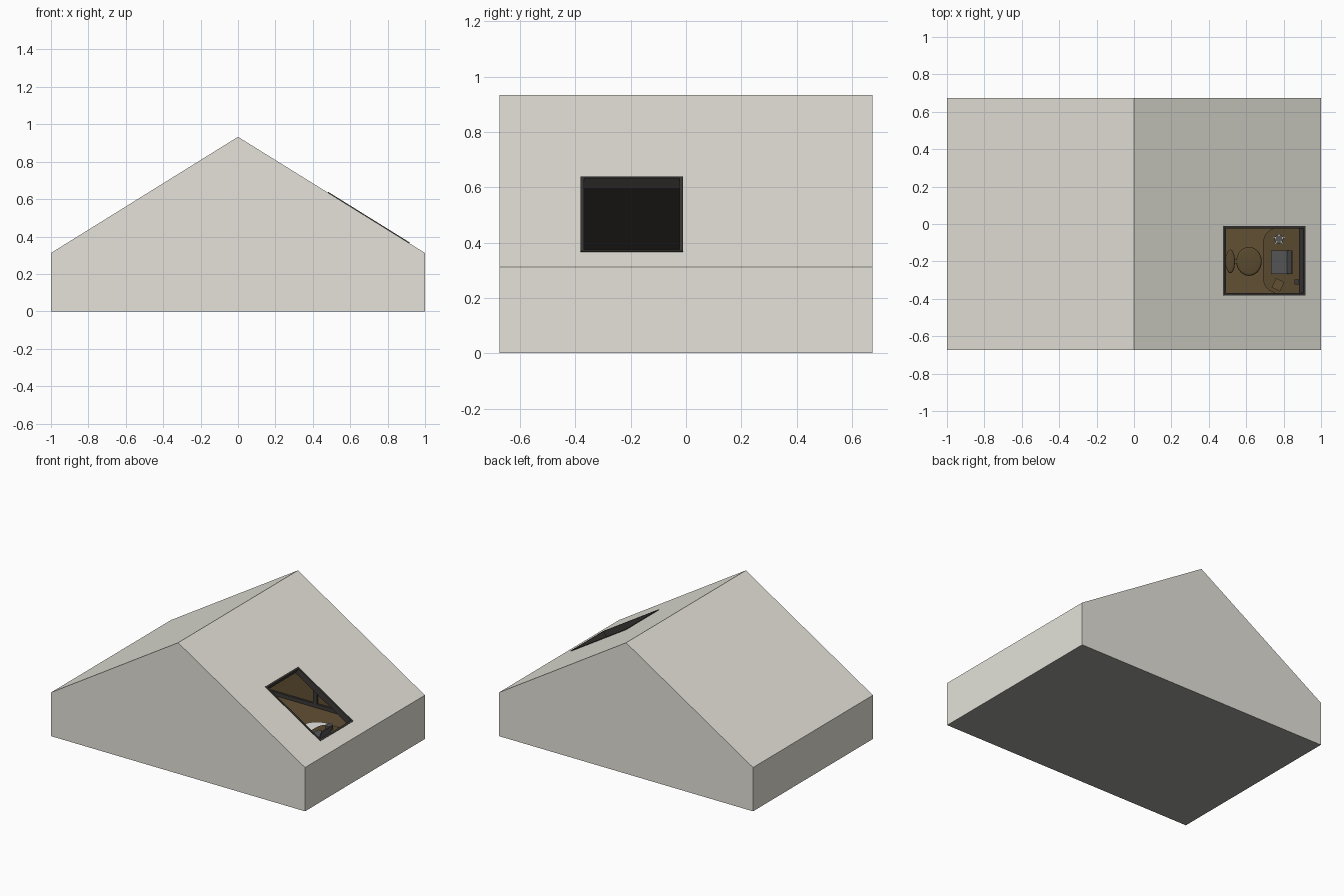
import bpy, bmesh, math
from mathutils import Matrix, Vector

if "Cube" in bpy.data.objects:
    bpy.data.objects.remove(bpy.data.objects["Cube"])

EAVE, RIDGE, HALF_Y = 0.312, 0.933, 0.674
ANG = math.atan(RIDGE - EAVE)


def mat(name, r, g, b):
    m = bpy.data.materials.new(name)
    m.diffuse_color = (r, g, b, 1)
    m.use_nodes = True
    m.node_tree.nodes["Principled BSDF"].inputs["Base Color"].default_value = m.diffuse_color
    return m


CREAM = mat("cream", 0.78, 0.765, 0.695)
BASE = mat("base grey", 0.355, 0.35, 0.34)
WOOD = mat("brown wood", 0.12, 0.08, 0.034)
DARKWOOD = mat("dark wood", 0.10, 0.068, 0.028)
CHARCOAL = mat("charcoal", 0.045, 0.042, 0.037)
GREY = mat("grey", 0.09, 0.09, 0.09)
PALE = mat("pale fabric", 0.85, 0.84, 0.8)


def finish(bm, name, m, smooth=False):
    bmesh.ops.recalc_face_normals(bm, faces=bm.faces)
    me = bpy.data.meshes.new(name)
    bm.to_mesh(me)
    bm.free()
    me.materials.append(m)
    ob = bpy.data.objects.new(name, me)
    bpy.context.collection.objects.link(ob)
    if smooth:
        bpy.ops.object.select_all(action='DESELECT')
        ob.select_set(True)
        bpy.context.view_layer.objects.active = ob
        bpy.ops.object.shade_smooth_by_angle(angle=math.radians(40))
    return ob


def box(name, centre, size, m, rot=Matrix()):
    bm = bmesh.new()
    bmesh.ops.create_cube(bm, size=1)
    bm.transform(Matrix.Translation(centre) @ rot @ Matrix.Diagonal((*size, 1)))
    return finish(bm, name, m)


def prism(name, pts, vec, m, smooth=False):
    """Extrude a flat outline of 3D points along vec."""
    bm = bmesh.new()
    f = bm.faces.new([bm.verts.new(p) for p in pts])
    r = bmesh.ops.extrude_face_region(bm, geom=[f])
    bmesh.ops.translate(bm, verts=[v for v in r["geom"] if isinstance(v, bmesh.types.BMVert)], vec=vec)
    # close the starting outline if the extrusion removed it
    holes = [e for e in bm.edges if e.is_boundary]
    if holes:
        bmesh.ops.holes_fill(bm, edges=holes, sides=0)
    return finish(bm, name, m, smooth)


def disc(name, centre, rx, ry, h, m, bevel=0.0, top=1.0, n=32):
    bm = bmesh.new()
    bmesh.ops.create_cone(bm, cap_ends=True, segments=n, radius1=1, radius2=top, depth=1)
    bm.transform(Matrix.Translation(centre) @ Matrix.Diagonal((rx, ry, h, 1)))
    if bevel:
        rim = [e for e in bm.edges if abs(e.verts[0].co.z - e.verts[1].co.z) < 1e-5]
        bmesh.ops.bevel(bm, geom=rim, offset=bevel, segments=3, profile=0.5, affect='EDGES')
    return finish(bm, name, m, True)


def gable(name, w, y, floor, eave, ridge, m):
    pts = [(-w, -y, floor), (w, -y, floor), (w, -y, eave), (0, -y, ridge), (-w, -y, eave)]
    return prism(name, pts, (0, 2 * y, 0), m)


# House shell, hollowed and cut open for the skylight
T = 0.03
house = gable("house_shell", 1, HALF_Y, 0, EAVE, RIDGE, CREAM)
slope = Matrix.Rotation(ANG, 4, 'Y')
win = Vector((0.6975, -0.196, 0.9335 - 0.621 * 0.6975))
WL, WW = 0.435 / math.cos(ANG), 0.37
cutters = [gable("room_cutter", 1 - T, HALF_Y - T, 0.015, EAVE - 0.018, RIDGE - 0.037, CREAM),
           box("skylight_cutter", win, (WL - 0.01, WW - 0.01, 0.12), CREAM, slope)]
bpy.context.view_layer.objects.active = house
for c in cutters:
    mod = house.modifiers.new("cut", 'BOOLEAN')
    mod.operation, mod.solver, mod.object = 'DIFFERENCE', 'EXACT', c
    bpy.ops.object.modifier_apply(modifier=mod.name)
    bpy.data.objects.remove(c)

# Grey underside
house.data.materials.clear()
for m in (CREAM, BASE):
    house.data.materials.append(m)
for p in house.data.polygons:
    p.material_index = 1 if p.normal.z < -0.9 and p.center.z < 0.005 else 0


# Skylight frame: four slim bars
def frame_bar(name, u, v, lu, lv, depth=0.045):
    off = slope @ Vector((u, v, 0.004 - depth / 2))
    box(name, win + off, (lu, lv, depth), CHARCOAL, slope)


for s, side in ((-1, "front"), (1, "back")):
    frame_bar("skylight_side_" + side, 0, s * (WW / 2 - 0.006), WL, 0.012)
frame_bar("skylight_head", -WL / 2 + 0.006, 0, 0.012, WW)
frame_bar("skylight_sill", WL / 2 - 0.006, 0, 0.012, WW)

# Floor boards and dark ceiling lining on the far slope
box("floor", (0, 0, 0.018), (1.93, 1.28, 0.008), WOOD)
box("ceiling_lining", Vector((-0.5, 0, 0.57)), (1.08, 1.28, 0.006), CHARCOAL,
    Matrix.Rotation(-ANG, 4, 'Y'))

# Back wall: brown panelling with dark base and post
box("wall_panel", (0, 0.64, 0.16), (1.9, 0.006, 0.28), WOOD)
box("wall_base", (0, 0.63, 0.035), (1.9, 0.014, 0.028), CHARCOAL)
box("wall_post", (0.17, 0.63, 0.16), (0.03, 0.014, 0.28), CHARCOAL)

# Pale rug
disc("rug", (0.38, 0.36, 0.025), 0.11, 0.10, 0.006, PALE)

# Desk with rounded inner corners
R = 0.08
outline = [(0.915, -0.37, 0.28), (0.915, -0.02, 0.28)]
for cy, a0 in ((-0.02 - R, 90), (-0.37 + R, 180)):
    for i in range(9):
        a = math.radians(a0 + i * 90 / 8)
        outline.append((0.69 + R + R * math.cos(a), cy + R * math.sin(a), 0.28))
prism("desk_top", outline, (0, 0, 0.018), DARKWOOD, True)
for x in (0.76, 0.89):
    for y in (-0.33, -0.06):
        box("desk_leg", (x, y, 0.15), (0.018, 0.018, 0.26), CHARCOAL)

# Chair
disc("chair_seat", (0.615, -0.2, 0.17), 0.068, 0.077, 0.035, DARKWOOD, 0.012)
disc("chair_back", (0.515, -0.2, 0.28), 0.025, 0.063, 0.14, DARKWOOD, 0.01)
disc("chair_post", (0.615, -0.2, 0.09), 0.01, 0.01, 0.14, CHARCOAL, n=12)
disc("chair_foot", (0.615, -0.2, 0.03), 0.05, 0.05, 0.015, CHARCOAL)
box("chair_bracket", (0.545, -0.2, 0.175), (0.06, 0.02, 0.02), DARKWOOD)

# Things on the desk
box("laptop_base", (0.775, -0.205, 0.303), (0.085, 0.125, 0.008), GREY)
box("laptop_screen", (0.833, -0.205, 0.335), (0.006, 0.125, 0.075), GREY, Matrix.Rotation(0.35, 4, 'Y'))
box("notebook", (0.77, -0.325, 0.303), (0.05, 0.055, 0.01), WOOD, Matrix.Rotation(-0.45, 4, 'Z'))
disc("pot", (0.775, -0.08, 0.312), 0.024, 0.024, 0.028, GREY)
for i in range(5):
    a = i * math.tau / 5 + 0.3
    box("pot_leaf", (0.775 + 0.026 * math.cos(a), -0.08 + 0.026 * math.sin(a), 0.33),
        (0.018, 0.006, 0.004), PALE, Matrix.Rotation(a, 4, 'Z'))
box("pen_holder", (0.87, -0.31, 0.308), (0.025, 0.025, 0.02), CHARCOAL)
